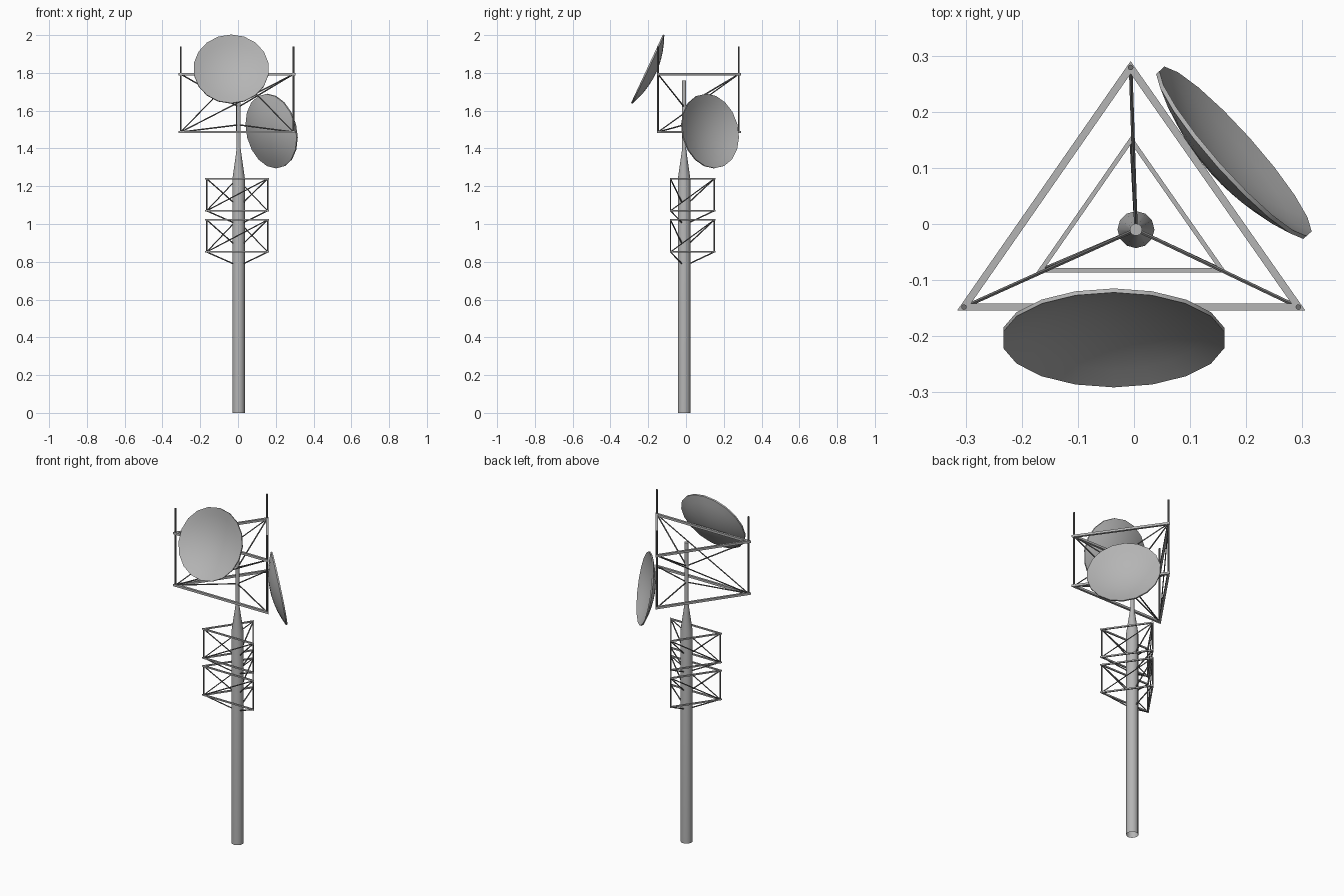
import bpy, bmesh, math
from mathutils import Vector

if "Cube" in bpy.data.objects:
    bpy.data.objects.remove(bpy.data.objects["Cube"])

AXIS = Vector((0.0035, -0.01, 0))


def material(name, g):
    m = bpy.data.materials.new(name)
    m.diffuse_color = (g, g, g, 1)
    m.use_nodes = True
    m.node_tree.nodes["Principled BSDF"].inputs["Base Color"].default_value = m.diffuse_color
    return m


STEEL = material("steel_grey", 0.46)
DARK = material("dark_steel", 0.16)


def smooth_by_angle(ob):
    bpy.ops.object.select_all(action='DESELECT')
    ob.select_set(True)
    bpy.context.view_layer.objects.active = ob
    bpy.ops.object.shade_smooth_by_angle(angle=math.radians(40))


def finish(name, bm, mat=STEEL):
    bmesh.ops.recalc_face_normals(bm, faces=bm.faces)
    me = bpy.data.meshes.new(name)
    bm.to_mesh(me)
    bm.free()
    me.materials.append(mat)
    ob = bpy.data.objects.new(name, me)
    bpy.context.collection.objects.link(ob)
    return ob


def rod(bm, a, b, r, n=6):
    """Add a round rod between two points."""
    a, b = Vector(a), Vector(b)
    d = b - a
    mat = d.to_track_quat('Z', 'Y').to_matrix().to_4x4()
    mat.translation = (a + b) / 2
    bmesh.ops.create_cone(bm, cap_ends=True, segments=n, radius1=r, radius2=r,
                          depth=d.length, matrix=mat)


def ring(bm, pts, z, w, h):
    """Add a mitred triangular bar ring, offset about the triangle's incentre."""
    p = [Vector((x, y, 0)) for x, y in pts]
    side = [(p[(i + 1) % 3] - p[(i + 2) % 3]).length for i in range(3)]
    centre = sum((p[i] * side[i] for i in range(3)), Vector()) / sum(side)
    inr = abs((p[1] - p[0]).cross(p[2] - p[0]).z) / sum(side)
    rows = []
    for q in p:
        row = []
        for dw, dh in ((-1, -1), (1, -1), (1, 1), (-1, 1)):
            v = centre + (q - centre) * (inr + dw * w / 2) / inr
            v.z = z + dh * h / 2
            row.append(bm.verts.new(v))
        rows.append(row)
    for i in range(3):
        a, b = rows[i], rows[(i + 1) % 3]
        for j in range(4):
            k = (j + 1) % 4
            bm.faces.new((a[j], b[j], b[k], a[k]))


def frame(name, pts, z0, z1, post_top, bar, post_r, strut_r, mast_z0, mast_z1):
    """Triangular antenna frame: two rings, corner posts, braces, mast struts."""
    bm = bmesh.new()
    ring(bm, pts, z0, bar, bar)
    ring(bm, pts, z1, bar, bar)
    finish(name + "_rings", bm)

    bm = bmesh.new()
    for x, y in pts:
        rod(bm, (x, y, z0), (x, y, post_top), post_r, 8)
    smooth_by_angle(finish(name + "_posts", bm, DARK))

    bm = bmesh.new()
    for x, y in pts:
        rod(bm, (x, y, z0), AXIS + Vector((0, 0, mast_z0)), strut_r)
        rod(bm, (x, y, z1), AXIS + Vector((0, 0, mast_z1)), strut_r)
    for i, j in ((0, 1), (1, 2), (0, 2)):
        rod(bm, (*pts[i], z0), (*pts[j], z1), strut_r * 0.9)
    finish(name + "_braces", bm, DARK)


def dish(name, centre, heading, tilt, radius=0.2, depth=0.045, n=18):
    """Shallow bowl facing a horizontal heading, tipped upward."""
    h = Vector((heading[0], heading[1], 0)).normalized()
    nrm = h * math.cos(tilt) + Vector((0, 0, math.sin(tilt)))
    u = Vector((0, 0, 1)).cross(h)
    v = nrm.cross(u)
    c = Vector(centre)
    bm = bmesh.new()
    # inner face then outer face, joined by a narrow rim
    shells = []
    for back in (0, 0.008):
        hub = bm.verts.new(c - nrm * (depth + back - 0.004))
        prev = None
        for f in (0.2, 0.4, 0.6, 0.8, 1.0):
            cur = []
            for i in range(n):
                a = 2 * math.pi * (i + 0.5) / n
                cur.append(bm.verts.new(
                    c + (u * math.cos(a) + v * math.sin(a)) * radius * f
                    - nrm * (depth * (1 - f * f) + back - 0.004)))
            for i in range(n):
                k = (i + 1) % n
                if prev:
                    bm.faces.new((prev[i], cur[i], cur[k], prev[k]))
                else:
                    bm.faces.new((hub, cur[i], cur[k]))
            prev = cur
        shells.append(prev)
    a, b = shells
    for i in range(n):
        k = (i + 1) % n
        bm.faces.new((a[i], a[k], b[k], b[i]))
    smooth_by_angle(finish(name, bm))


# Pole: wide open-bottomed shaft, taper and thin mast
bm = bmesh.new()
N = 12
profile = [(0.033, 0), (0.033, 1.24), (0.011, 1.395), (0.011, 1.76)]
rows = [[bm.verts.new(AXIS + Vector((r * math.cos(2 * math.pi * i / N),
                                     r * math.sin(2 * math.pi * i / N), z)))
         for i in range(N)] for r, z in profile]
for a, b in zip(rows, rows[1:]):
    for i in range(N):
        k = (i + 1) % N
        bm.faces.new((a[i], a[k], b[k], b[i]))
bm.faces.new(rows[-1])
smooth_by_angle(finish("pole", bm))

# Large upper frame
BIG = [(-0.303, -0.148), (0.293, -0.148), (-0.006, 0.279)]
frame("upper_frame", BIG, 1.487, 1.793, 1.94, 0.013, 0.005, 0.0037, 1.525, 1.62)

# Two small lower frames
SMALL = [(-0.166, -0.082), (0.157, -0.082), (-0.005, 0.15)]
for name, z in (("middle_frame", 1.07), ("lower_frame", 0.852)):
    frame(name, SMALL, z, z + 0.17, z + 0.17, 0.008, 0.0038, 0.0035, z - 0.075, z + 0.02)

# Dishes
dish("front_dish", (-0.036, -0.203, 1.82), (0, -1), math.radians(25))
dish("side_dish", (0.178, 0.127, 1.492), (0.746, 0.666), math.radians(10))
